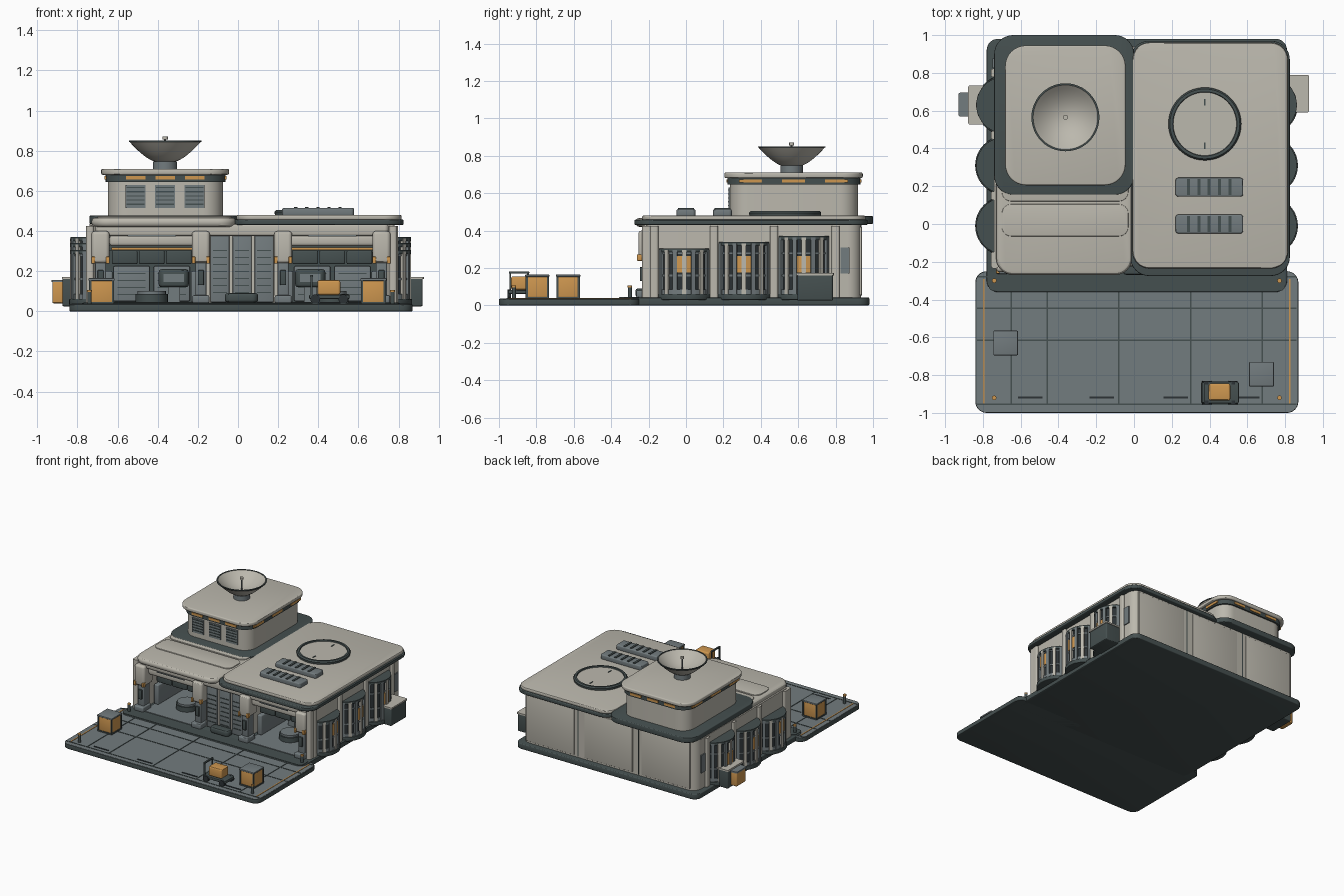
import bpy, bmesh, math
from math import pi, cos, sin

def mat(name, r, g, b):
    m = bpy.data.materials.new(name)
    m.diffuse_color = (r, g, b, 1)
    return m

LIGHT = mat("warm_white_panel", .50, .48, .42)
GREY = mat("mid_grey_metal", .17, .20, .21)
DARK = mat("dark_slate", .06, .08, .08)
GLASS = mat("near_black_glass", .025, .032, .036)
ORANGE = mat("amber", .62, .31, .08)

def finish(name, bm, m, bevel=0):
    bmesh.ops.recalc_face_normals(bm, faces=bm.faces)
    if bevel:
        edges = [e for e in bm.edges if e.calc_face_angle(0) > .7]
        bmesh.ops.bevel(bm, geom=edges, offset=bevel, segments=3, profile=.5, affect='EDGES')
    me = bpy.data.meshes.new(name)
    bm.to_mesh(me)
    bm.free()
    me.materials.append(m)
    me.shade_smooth()
    me.set_sharp_from_angle(angle=math.radians(30))
    ob = bpy.data.objects.new(name, me)
    bpy.context.collection.objects.link(ob)
    return ob

def prism(name, pts, z0, z1, m, bevel=0):
    bm = bmesh.new()
    f = bm.faces.new([bm.verts.new((x, y, z0)) for x, y in pts])
    top = bmesh.ops.extrude_face_region(bm, geom=[f])['geom']
    for v in top:
        if isinstance(v, bmesh.types.BMVert):
            v.co.z = z1
    return finish(name, bm, m, bevel)

def rbox(name, x0, x1, y0, y1, z0, z1, m, r=0, bevel=0):
    """Box with corners rounded in plan."""
    if not r:
        pts = [(x0, y0), (x1, y0), (x1, y1), (x0, y1)]
    else:
        pts = []
        for k, (cx, cy) in enumerate([(x1-r, y1-r), (x0+r, y1-r), (x0+r, y0+r), (x1-r, y0+r)]):
            pts += [(cx + r*cos(pi/2*(k+i/8)), cy + r*sin(pi/2*(k+i/8))) for i in range(9)]
    return prism(name, pts, z0, z1, m, bevel)

def lathe(name, x, y, prof, m, n=48):
    bm = bmesh.new()
    vs = [bm.verts.new((r, 0, z)) for r, z in prof]
    es = [bm.edges.new(p) for p in zip(vs, vs[1:])]
    bmesh.ops.spin(bm, geom=vs+es, cent=(0, 0, 0), axis=(0, 0, 1), angle=2*pi, steps=n)
    bmesh.ops.remove_doubles(bm, verts=bm.verts, dist=1e-5)
    bmesh.ops.translate(bm, verts=bm.verts, vec=(x, y, 0))
    return finish(name, bm, m)

def cyl(name, x, y, r, z0, z1, m, n=32):
    return lathe(name, x, y, [(0, z0), (r, z0), (r, z1), (0, z1)], m, n)

# ---- ground slab and apron
rbox("building_base", -.78, .81, -.36, .98, 0, .042, DARK, .06, .006)
rbox("apron_base", -.84, .87, -1, -.25, 0, .034, DARK, .06, .004)
rbox("apron_front_strip", -.835, .865, -.995, -.255, .03, .036, GREY, .05)
xs = [-.835, -.65, -.46, -.08, .30, .68, .865]
ys = [-.955, -.615, -.445, -.28]
for x in xs[1:-1]:
    rbox("apron_joint", x-.004, x+.004, -.955, -.28, .034, .0385, DARK)
for y in ys:
    rbox("apron_joint", -.83, .86, y-.004, y+.004, .034, .0385, DARK)
for x in (-.795, .825):
    rbox("apron_amber_line", x-.004, x+.004, -.95, -.29, .034, .039, ORANGE)
for x in (-.55, -.17, .22, .6):
    rbox("apron_dash", x-.065, x+.065, -.925, -.912, .034, .039, GLASS)
rbox("threshold", -.77, .80, -.355, -.25, .03, .045, DARK, .03)

# ---- bollards
for x, y in ((-.74, -.92), (.77, -.92), (-.74, -.30), (.77, -.30)):
    cyl("bollard", x, y, .011, .03, .095, DARK, 16)
    cyl("bollard_lamp", x, y, .012, .095, .105, ORANGE, 16)

# ---- crates
for cx, cy in ((-.68, -.63), (.675, -.795)):
    rbox("crate", cx-.058, cx+.058, cy-.058, cy+.058, .042, .155, ORANGE, 0, .006)
    rbox("crate_lid", cx-.065, cx+.065, cy-.065, cy+.065, .152, .165, GREY, 0, .004)
    rbox("crate_foot", cx-.062, cx+.062, cy-.062, cy+.062, .036, .046, DARK)
    for sx in (-1, 1):
        for sy in (-1, 1):
            rbox("crate_post", cx+sx*.057-.006, cx+sx*.057+.006, cy+sy*.057-.006, cy+sy*.057+.006, .04, .155, DARK)

# ---- cargo cart
rbox("cart_bed", .355, .555, -.95, -.835, .062, .082, DARK, .01, .004)
rbox("cart_load", .395, .51, -.935, -.845, .082, .155, ORANGE, .012, .01)
for x in (.385, .525):
    for y in (-.945, -.84):
        w = cyl("cart_wheel", 0, 0, .024, -.01, .01, GLASS, 20)
        w.rotation_euler.x = pi/2
        w.location = (x, y, .06)
for y in (-.94, -.845):
    rbox("cart_handle_post", .362, .372, y-.005, y+.005, .08, .175, DARK)
rbox("cart_handle_bar", .36, .374, -.947, -.838, .17, .182, DARK, 0, .003)

# ---- main shell: rear block, side walls, garage interior
rbox("rear_block", -.74, .78, .35, .935, .04, .435, LIGHT, .07)
for x0, x1 in ((-.74, -.68), (.72, .78)):
    rbox("side_wall", x0, x1, -.21, .5, .04, .43, LIGHT, .02)
rbox("centre_core", -.17, .21, -.17, .4, .04, .43, LIGHT)
rbox("garage_ceiling", -.70, .74, -.16, .4, .39, .435, DARK)
rbox("front_header", -.71, .75, -.225, -.15, .375, .435, LIGHT, .02, .012)
rbox("centre_door_frame", -.145, .185, -.185, -.16, .04, .39, LIGHT)
for x in (-.09, .02, .13):
    rbox("centre_door_leaf", x-.047, x+.047, -.197, -.18, .045, .38, GREY, 0, .005)
    for k in range(7):
        rbox("centre_door_slat", x-.035, x+.035, -.201, -.196, .09+k*.035, .096+k*.035, DARK)
rbox("front_bench", -.065, .10, -.27, -.20, .045, .09, DARK, .03, .012)
for x in (-.24, .285):  # rear wall seams
    rbox("rear_seam", x-.003, x+.003, .93, .938, .05, .43, DARK)
for x in (-.48, .02, .53):
    rbox("rear_panel", x-.21, x+.21, .92, .941, .055, .42, LIGHT, 0, .004)

# ---- garage bays
for cx in (-.43, .47):
    rbox("bay_lintel", cx-.21, cx+.21, -.21, -.13, .325, .38, LIGHT, 0, .015)
    rbox("bay_header_line", cx-.12, cx+.12, -.229, -.222, .372, .379, GREY)
    rbox("bay_amber_strip", cx-.20, cx+.20, -.16, -.145, .306, .318, ORANGE)
    rbox("bay_track", cx-.22, cx+.22, -.15, -.11, .30, .33, DARK)
    for k in (-1, 0, 1):
        rbox("bay_shutter_segment", cx+k*.135-.064, cx+k*.135+.064, -.12, -.085, .235, .303, DARK, 0, .008)
    rbox("bay_back_wall", cx-.25, cx+.25, .33, .355, .04, .39, DARK)
    rbox("bay_floor", cx-.23, cx+.23, -.24, .34, .04, .047, GREY)
    for k in (-1, 1):
        rbox("bay_inner_door", cx+k*.1-.09, cx+k*.1+.09, .31, .335, .05, .225, GREY, 0, .006)
        for j in range(4):
            rbox("bay_inner_slat", cx+k*.1-.07, cx+k*.1+.07, .306, .312, .08+j*.035, .086+j*.035, DARK)
        rbox("bay_side_cabinet", cx+k*.215-.02, cx+k*.215+.02, -.1, .25, .045, .2, GREY, 0, .008)
    cyl("bay_turntable", cx, -.02, .08, .045, .085, DARK)
    cyl("bay_turntable_rim", cx, -.02, .07, .085, .10, GREY)
    s = -1 if cx > 0 else 1
    rbox("bay_pod", cx+s*.11-.075, cx+s*.11+.075, .12, .24, .12, .21, DARK, .03, .015)
    rbox("bay_pod_stand", cx+s*.11-.03, cx+s*.11+.03, .15, .21, .04, .13, GREY)
    rbox("bay_pod_screen", cx+s*.11-.05, cx+s*.11+.05, .114, .121, .145, .185, GREY)

# ---- front pillars
for x in (-.685, -.185, .225, .715):
    rbox("pillar_foot", x-.042, x+.042, -.265, -.16, .04, .08, GREY, .01, .008)
    rbox("pillar_leg", x-.027, x+.027, -.235, -.16, .07, .26, GREY, 0, .006)
    rbox("pillar_leg_plate", x-.015, x+.015, -.247, -.23, .13, .205, DARK, 0, .004)
    rbox("pillar_shoulder", x-.045, x+.045, -.255, -.14, .24, .40, LIGHT, .02, .018)
    for d in (-.036, .036):
        rbox("pillar_lamp", x+d-.009, x+d+.009, -.262, -.235, .238, .272, ORANGE, 0, .003)
for x in (-.737, .773):
    rbox("corner_post", x-.02, x+.02, -.235, -.17, .04, .425, LIGHT, .015)

# ---- side window bays, rising toward the back
def half(cx, cy, s, r, n=20):
    return [(cx+s*r*cos(-pi/2+pi*i/n), cy+r*sin(-pi/2+pi*i/n)) for i in range(n+1)]

for s, cx in ((-1, -.685), (1, .712)):
    for cy, h in ((-.01, .305), (.31, .34), (.63, .37)):
        prism("bay_window_base", half(cx, cy, s, .156), .03, .062, DARK, .004)
        prism("bay_window_glass", half(cx, cy, s, .138), .06, h-.005, GLASS)
        prism("bay_window_sill", half(cx, cy, s, .146), .06, .085, GREY)
        prism("bay_window_rail", half(cx, cy, s, .143), .155, .165, GREY)
        prism("bay_window_rail", half(cx, cy, s, .143), .275, .283, GREY)
        prism("bay_window_cap", half(cx, cy, s, .150), h-.02, h, DARK)
        for k in range(-4, 5):
            a = k*pi/9.2
            f = rbox("bay_window_fin", -.012, .012, -.012, .012, .06, h-.008, LIGHT if k % 2 == 0 else GREY)
            f.location = (cx+s*.139*cos(a), cy+.139*sin(a), 0)
            f.rotation_euler.z = s*a
        for k in (-.5, .5):
            a = k*pi/9.2
            f = rbox("bay_window_amber", -.004, .004, -.018, .018, .175, .265, ORANGE)
            f.location = (cx+s*.140*cos(a), cy+.140*sin(a), 0)
            f.rotation_euler.z = s*a
    wx = -.74 if s < 0 else .78
    for y in (-.17, .15, .47, .80):
        rbox("side_pilaster", wx-.018, wx+.018, y-.022, y+.022, .04, .425, LIGHT, .012)
    rbox("side_vent", wx-.008, wx+.008, .825, .875, .17, .31, GREY)

# ---- side service boxes
rbox("right_service_box", .79, .92, .595, .785, .025, .165, DARK, .01, .006)
rbox("right_service_lid", .79, .926, .59, .79, .16, .172, LIGHT, .01)
rbox("left_service_box", -.875, -.77, .53, .73, .025, .165, DARK, .01, .006)
rbox("left_service_lid", -.878, -.77, .527, .733, .16, .172, LIGHT, .01)
rbox("left_amber_unit", -.925, -.87, .575, .69, .04, .15, ORANGE, .01, .006)
rbox("left_amber_lid", -.93, -.87, .57, .695, .145, .157, GREY, .01)

# ---- right roof
rbox("right_roof_edge", -.02, .825, -.275, .97, .43, .458, DARK, .10, .006)
rbox("right_roof_top", -.008, .815, -.235, .96, .455, .48, LIGHT, .09, .008)
lathe("roof_hatch_ring", .375, .53, [(.19, .47), (.193, .495), (.185, .505), (.17, .505), (.165, .49)], DARK, 64)
cyl("roof_hatch", .375, .53, .168, .475, .497, LIGHT, 64)
for y in (.415, .645):
    rbox("hatch_mark", .371, .379, y-.017, y+.017, .49, .501, DARK)
for y in (0, .195):
    rbox("roof_vent", .22, .578, y-.05, y+.05, .475, .515, GREY, .015, .008)
    for k in range(5):
        rbox("roof_vent_slot", .28+k*.055, .296+k*.055, y-.042, y+.042, .51, .52, DARK)

# ---- left roof
rbox("left_roof", -.73, -.01, -.27, .4, .42, .467, LIGHT, .09, .02)
rbox("left_roof_panel", -.70, -.03, -.065, .105, .46, .474, LIGHT, .05, .004)
rbox("left_roof_step", -.70, -.03, .12, .3, .46, .474, LIGHT, .05, .004)
rbox("left_roof_edge", -.74, 0, .155, 1, .435, .477, DARK, .10, .006)

# ---- control tower
rbox("tower_body", -.648, -.075, .235, .92, .47, .66, LIGHT, .10)
rbox("tower_band", -.66, -.062, .222, .932, .645, .682, DARK, .11)
rbox("tower_cap", -.682, -.045, .205, .945, .68, .71, LIGHT, .11, .008)
for x in (-.51, -.363, -.216):
    rbox("tower_louvre", x-.05, x+.05, .228, .24, .515, .63, GREY)
    for k in range(5):
        rbox("tower_louvre_slat", x-.045, x+.045, .224, .23, .53+k*.021, .536+k*.021, DARK)
    for y0 in (.217, .927):
        rbox("tower_amber_window", x-.048, x+.048, y0, y0+.01, .656, .674, ORANGE)
for y in (.345, .575, .805):
    for x0 in (-.665, -.067):
        rbox("tower_amber_side", x0, x0+.01, y-.062, y+.062, .656, .674, ORANGE)

# ---- dish antenna
cyl("dish_mount", -.363, .565, .06, .705, .747, GREY)
outer = [(.045 + .133*t, .745 + .10*t**1.5) for t in [i/8 for i in range(9)]]
inner = [(.172*t, .765 + .083*t*t) for t in [1-i/8 for i in range(9)]]
lathe("dish", -.363, .565, [(0, .745)] + outer + inner, LIGHT)
lathe("dish_rim", -.363, .565, [(.171, .843), (.18, .843), (.18, .85), (.171, .85), (.171, .843)], DARK)
cyl("dish_feed", -.363, .565, .005, .76, .86, GREY, 12)
cyl("dish_feed_tip", -.363, .565, .013, .855, .87, LIGHT, 16)
